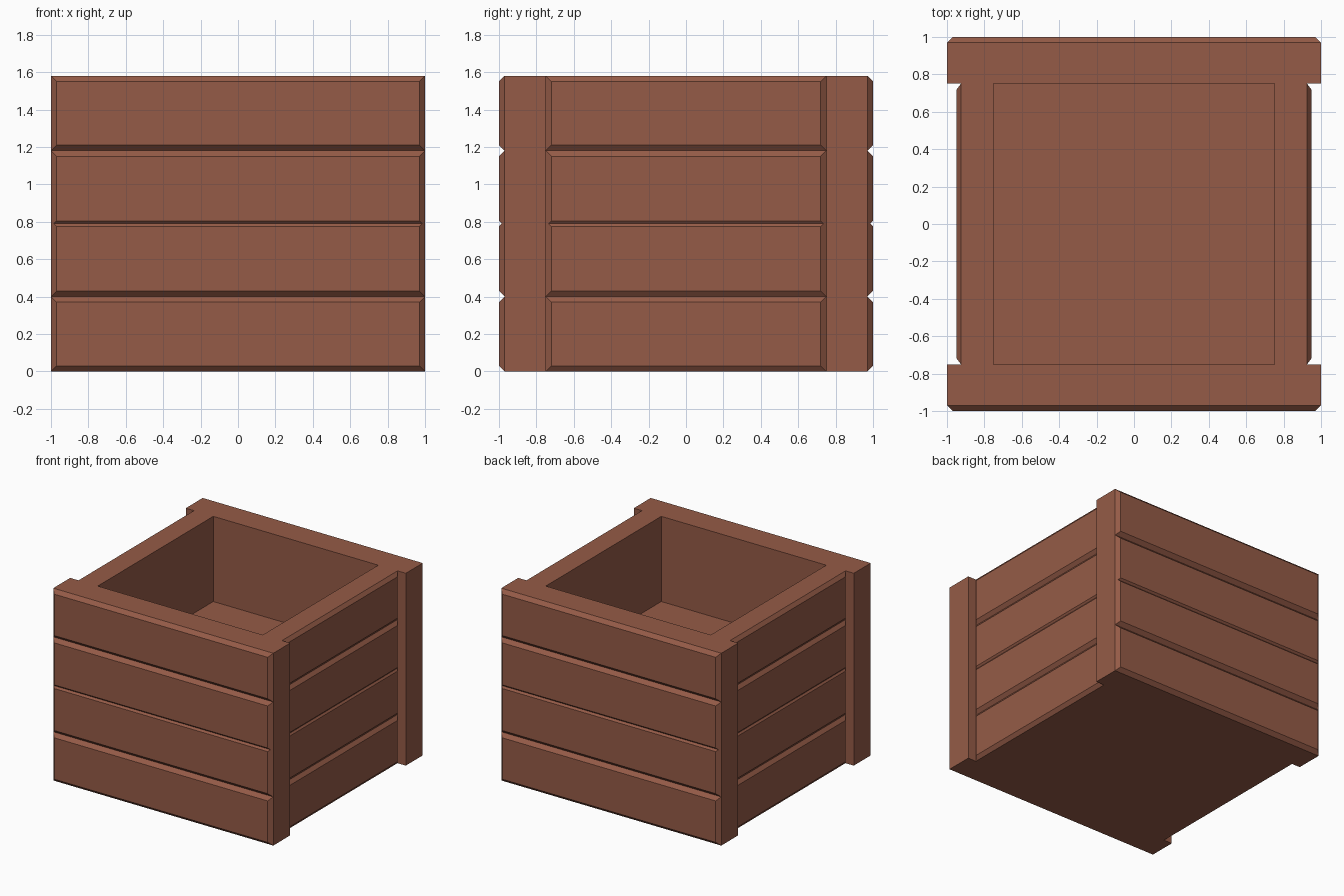
import bpy, bmesh, math
from mathutils import Matrix, Vector

if "Cube" in bpy.data.objects:
    bpy.data.objects.remove(bpy.data.objects["Cube"])

H = 1.58          # box height
BEVEL = 0.03      # plank chamfer width
MID = 0.79        # height of the shallow middle groove

wood = bpy.data.materials.new("brown_wood")
wood.diffuse_color = (0.30, 0.105, 0.063, 1)
wood.use_nodes = True
wood.node_tree.nodes["Principled BSDF"].inputs["Base Color"].default_value = wood.diffuse_color


def finish(bm, name):
    bmesh.ops.recalc_face_normals(bm, faces=bm.faces)
    mesh = bpy.data.meshes.new(name)
    bm.to_mesh(mesh)
    bm.free()
    mesh.materials.append(wood)
    ob = bpy.data.objects.new(name, mesh)
    bpy.context.collection.objects.link(ob)
    return ob


def prism(name, outline, z0, z1):
    bm = bmesh.new()
    face = bm.faces.new([bm.verts.new((x, y, z0)) for x, y in outline])
    ext = bmesh.ops.extrude_face_region(bm, geom=[face])
    top = [v for v in ext["geom"] if isinstance(v, bmesh.types.BMVert)]
    bmesh.ops.translate(bm, verts=top, vec=(0, 0, z1 - z0))
    return finish(bm, name)


def plank(name, half, z0, z1, base, depth, angle, keep):
    """Chamfered plank face on a wall, turned about z; keep trims it at MID."""
    bm = bmesh.new()
    loops = []
    for inset, y in ((0, -base), (BEVEL, -base - depth)):
        a, b, c = half - inset, z0 + inset, z1 - inset
        loops.append([bm.verts.new(p) for p in
                      ((-a, y, b), (a, y, b), (a, y, c), (-a, y, c))])
    back, front = loops
    bm.faces.new(front)
    for i in range(4):
        j = (i + 1) % 4
        bm.faces.new((back[i], back[j], front[j], front[i]))
    if keep:
        bmesh.ops.bisect_plane(bm, geom=bm.verts[:] + bm.edges[:] + bm.faces[:],
                               plane_co=(0, 0, MID), plane_no=(0, 0, keep),
                               clear_inner=True)
    # outward normals for an open shell
    centre = Vector((0, -base + 0.2, (z0 + z1) / 2))
    bm.normal_update()
    bmesh.ops.recalc_face_normals(bm, faces=bm.faces)
    if sum((f.calc_center_median() - centre).dot(f.normal) for f in bm.faces) < 0:
        bmesh.ops.reverse_faces(bm, faces=bm.faces)
    bm.transform(Matrix.Rotation(angle, 4, "Z"))
    mesh = bpy.data.meshes.new(name)
    bm.to_mesh(mesh)
    bm.free()
    mesh.materials.append(wood)
    ob = bpy.data.objects.new(name, mesh)
    bpy.context.collection.objects.link(ob)


# Box body: thick front and back walls with recessed sides between them
right = [(1, -0.97), (1, -0.75), (0.925, -0.75),
         (0.925, 0.75), (1, 0.75), (1, 0.97)]
body = prism("box_body", right + [(-x, y) for x, y in reversed(right)], 0, H)

# Square pocket cut down to the raised inner floor
s = 0.75
cutter = prism("pocket_cutter", [(-s, -s), (s, -s), (s, s), (-s, s)], 0.88, H + 0.3)
cutter.hide_render = True
cutter.hide_viewport = True
cut = body.modifiers.new("pocket", "BOOLEAN")
cut.operation = "DIFFERENCE"
cut.solver = "EXACT"
cut.object = cutter

# Four planks per wall; the two middle ones overlap and are trimmed at MID
rows = [(0, 0.40, 0), (0.40, 0.805, -1), (0.775, 1.18, 1), (1.18, H, 0)]
walls = [("front", 1.0, 0.97, 0.03, 0), ("right", 0.75, 0.925, 0.023, 90),
         ("back", 1.0, 0.97, 0.03, 180), ("left", 0.75, 0.925, 0.023, 270)]
for side, half, base, depth, deg in walls:
    for n, (z0, z1, keep) in enumerate(rows, 1):
        plank(f"{side}_plank_{n}", half, z0, z1, base, depth, math.radians(deg), keep)
